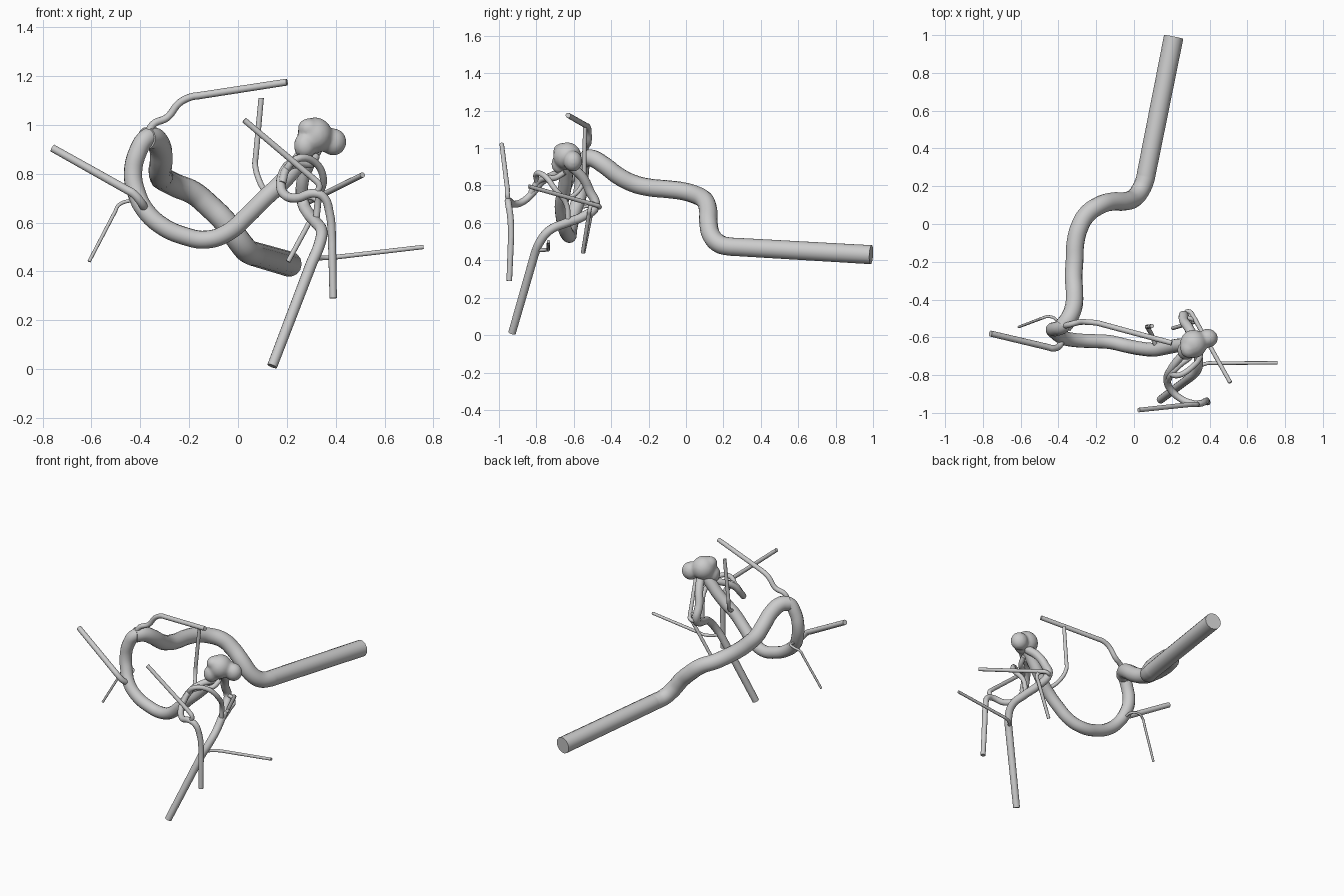
import bpy
from mathutils import Vector


def finish(ob, name):
    ob.name = name
    bpy.ops.object.select_all(action='DESELECT')
    ob.select_set(True)
    bpy.context.view_layer.objects.active = ob
    if ob.type != 'MESH' or ob.modifiers:
        bpy.ops.object.convert(target='MESH')
    bpy.ops.object.shade_smooth_by_angle()
    return bpy.context.view_layer.objects.active


def tube(name, pts, r0, r1):
    """Round vessel through pts, radius going from r0 to r1 along its length."""
    pts = [Vector(p) for p in pts]
    path = [pts[0]]
    for a, b in zip(pts, pts[1:]):
        if (b - a).length > 0.15:  # keep long runs straight
            step = (b - a).normalized() * 0.03
            path += [a + step, b - step]
        path.append(b)
    dist = [0.0]
    for a, b in zip(path, path[1:]):
        dist.append(dist[-1] + (b - a).length)
    cu = bpy.data.curves.new(name, 'CURVE')
    cu.dimensions = '3D'
    cu.bevel_depth = 1.0
    cu.bevel_resolution = 5
    cu.resolution_u = 5
    cu.use_fill_caps = True
    sp = cu.splines.new('BEZIER')
    sp.bezier_points.add(len(path) - 1)
    for bp, p, d in zip(sp.bezier_points, path, dist):
        bp.co = p
        bp.radius = r0 + (r1 - r0) * d / dist[-1]
        bp.handle_left_type = bp.handle_right_type = 'AUTO'
    ob = bpy.data.objects.new(name, cu)
    bpy.context.collection.objects.link(ob)
    return finish(ob, name)


# Main trunk: straight inlet and winding run up to the top of the loop
tube("inlet_trunk", [
    (.21, .99, .43), (.06, .24, .473), (.035, .18, .487), (0, .137, .53),
    (-.05, .12, .60), (-.12, .118, .67), (-.18, .10, .72), (-.25, .05, .75),
    (-.29, -.02, .77), (-.31, -.10, .78), (-.315, -.20, .79), (-.32, -.28, .81),
    (-.315, -.36, .85), (-.32, -.44, .91), (-.345, -.50, .945), (-.375, -.54, .945)],
    .052, .046)

# Loop from the top of the trunk down and across to the bulge
tube("trunk_loop", [
    (-.33, -.47, .93), (-.345, -.505, .948), (-.375, -.54, .945), (-.41, -.555, .89),
    (-.43, -.56, .80), (-.415, -.575, .72), (-.38, -.60, .65), (-.31, -.615, .585),
    (-.22, -.62, .545), (-.13, -.625, .53), (-.04, -.645, .56), (.04, -.66, .63),
    (.11, -.665, .70), (.17, -.655, .755), (.22, -.645, .81), (.26, -.64, .86),
    (.32, -.63, .93)], .038, .036)

# Bulge: overlapping lobes fused into one lumpy sac
lobes = []
for c, s in [((.315, -.635, .957), (.072, .075, .074)),
             ((.39, -.605, .93), (.054, .05, .056)),
             ((.275, -.67, .915), (.046, .05, .055)),
             ((.29, -.66, .985), (.045, .05, .042))]:
    bpy.ops.mesh.primitive_ico_sphere_add(subdivisions=4, radius=1, location=c)
    bpy.context.object.scale = s
    lobes.append(bpy.context.object)
bpy.ops.object.select_all(action='DESELECT')
for ob in lobes:
    ob.select_set(True)
bpy.context.view_layer.objects.active = lobes[0]
bpy.ops.object.join()
bulge = bpy.context.object
bpy.ops.object.transform_apply(location=True, rotation=True, scale=True)
m = bulge.modifiers.new("fuse", 'REMESH')
m.mode = 'VOXEL'
m.voxel_size = .009
m = bulge.modifiers.new("soften", 'SMOOTH')
m.iterations = 6
finish(bulge, "bulge")

# Rear vessel under the bulge and its straight lower outlet
tube("lower_outlet", [
    (.32, -.61, .90), (.29, -.55, .84), (.265, -.515, .77), (.265, -.485, .69),
    (.29, -.55, .635), (.32, -.64, .60), (.343, -.73, .56), (.33, -.78, .50),
    (.30, -.81, .43), (.14, -.93, .012)], .026, .021)

# Front vessel looping forward to its vertical outlet
tube("front_outlet", [
    (.29, -.66, .87), (.24, -.71, .855), (.195, -.77, .82), (.175, -.82, .76),
    (.19, -.87, .715), (.24, -.92, .70), (.31, -.95, .72), (.35, -.95, .705),
    (.375, -.94, .64), (.385, -.935, .53), (.39, -.945, .29)], .021, .015)

# Thinner side branches: name, radius, path
branches = [
    ("lower_side_branch", .009, [(.31, -.80, .455), (.34, -.76, .455),
                                 (.39, -.737, .457), (.76, -.735, .50)]),
    ("rear_right_branch", .011, [(.265, -.49, .68), (.285, -.462, .685),
                                 (.32, -.50, .70), (.51, -.84, .795)]),
    ("rear_down_branch", .010, [(.27, -.49, .70), (.31, -.505, .70),
                                (.33, -.515, .67), (.205, -.552, .44)]),
    ("front_left_branch", .012, [(.32, -.95, .72), (.333, -.955, .75),
                                 (.305, -.955, .783), (.025, -.985, 1.02)]),
    ("front_arch", .014, [(.185, -.79, .80), (.24, -.80, .86), (.31, -.755, .85),
                          (.35, -.70, .78), (.33, -.64, .70), (.32, -.63, .61)]),
    ("inner_arch", .015, [(.18, -.83, .76), (.20, -.79, .82), (.25, -.74, .84),
                          (.30, -.70, .84), (.32, -.65, .87)]),
    ("middle_up_branch", .011, [(.12, -.655, .72), (.09, -.58, .765),
                                (.07, -.545, .84), (.095, -.54, 1.11)]),
    ("top_branch", .014, [(-.37, -.54, .95), (-.35, -.535, 1.0), (-.29, -.52, 1.03),
                          (-.24, -.52, 1.09), (-.19, -.525, 1.115), (.20, -.63, 1.175)]),
    ("left_branch", .016, [(-.38, -.60, .65), (-.395, -.645, .68),
                           (-.43, -.658, .72), (-.76, -.58, .905)]),
    ("left_down_branch", .007, [(-.405, -.575, .68), (-.41, -.51, .69),
                                (-.45, -.49, .688), (-.49, -.50, .67),
                                (-.61, -.545, .44)]),
]
for name, r, pts in branches:
    tube(name, pts, r * 1.1, r)
